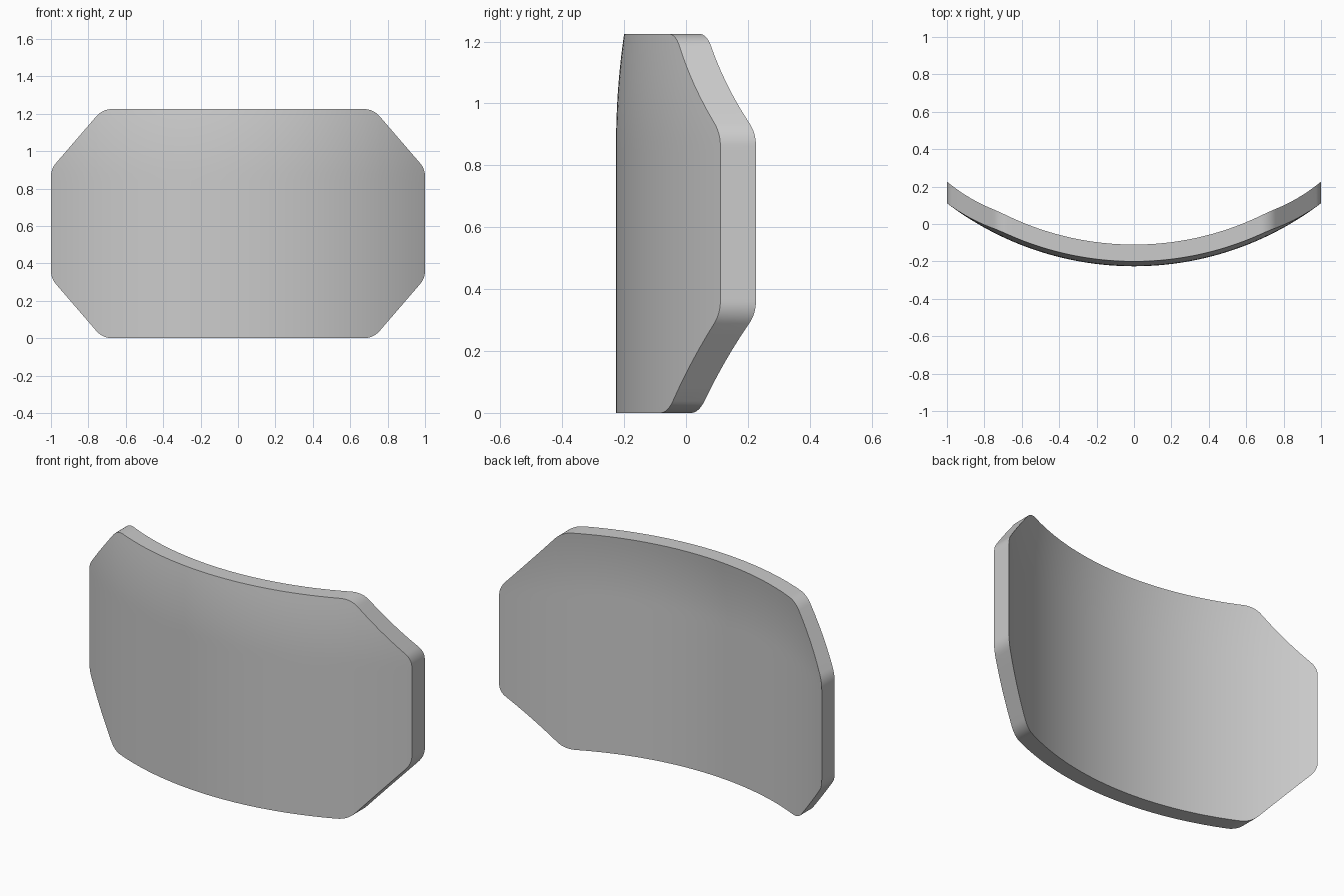
import bpy
import bmesh
import math
from mathutils import Vector

if "Cube" in bpy.data.objects:
    bpy.data.objects.remove(bpy.data.objects["Cube"], do_unlink=True)

HEIGHT = 1.225
MID = HEIGHT / 2
RADIUS = 1.652        # outer bend of the panel
THICK = 0.09          # measured along the surface normal
FRONT = -0.226
CUT_X, CUT_Z = 0.724, 0.32   # where the corner cuts begin
ROUND = 0.11
ROWS = 32


def rounded_corner(before, corner, after, steps=8):
    """Points of an arc that rounds one outline corner."""
    a = (before - corner).normalized()
    b = (after - corner).normalized()
    half = a.angle(b) / 2
    centre = corner + (a + b).normalized() * ROUND / math.sin(half)
    start = (corner + a * ROUND / math.tan(half) - centre).normalized()
    end = (corner + b * ROUND / math.tan(half) - centre).normalized()
    return [centre + start.slerp(end, i / steps) * ROUND for i in range(steps + 1)]


def surface_y(x, z, depth):
    """Depth of the bent sheet; its upper part leans gently back."""
    r = RADIUS - depth
    lean = 0.026 * (max(0, z - 0.87) / (HEIGHT - 0.87)) ** 2
    return FRONT + RADIUS - math.sqrt(r * r - x * x) + lean


# Upper half outline as (x, half height) columns, mirrored across x
top = Vector((CUT_X, MID))
side = Vector((1, MID - CUT_Z))
upper = rounded_corner(Vector((0, MID)), top, side)
lower = rounded_corner(top, side, Vector((1, 0)))
half = [Vector((upper[0].x * i / 24, MID)) for i in range(24)] + upper
half += [upper[-1].lerp(lower[0], i / 6) for i in range(1, 6)] + lower
columns = [(-p.x, p.y) for p in reversed(half[1:])] + [(p.x, p.y) for p in half]

bm = bmesh.new()


def sheet(depth):
    """Grid of faces that fills the outline at one depth."""
    grid = []
    for x, h in columns:
        zs = [MID + h * (2 * j / ROWS - 1) for j in range(ROWS + 1)]
        grid.append([bm.verts.new((x, surface_y(x, z, depth), z)) for z in zs])
    for a, b in zip(grid, grid[1:]):
        for j in range(ROWS):
            bm.faces.new((a[j], b[j], b[j + 1], a[j + 1]))
    return grid


def rim(grid):
    """Outline vertices of a sheet, in order."""
    return ([c[0] for c in grid] + grid[-1][1:]
            + [c[-1] for c in reversed(grid[:-1])] + grid[0][-2:0:-1])


# Front and back sheets joined by the edge band
front, back = rim(sheet(0)), rim(sheet(THICK))
for i in range(len(front)):
    k = (i + 1) % len(front)
    bm.faces.new((front[i], front[k], back[k], back[i]))
bmesh.ops.recalc_face_normals(bm, faces=bm.faces)

mesh = bpy.data.meshes.new("curved_panel")
bm.to_mesh(mesh)
bm.free()
panel = bpy.data.objects.new("curved_panel", mesh)
bpy.context.collection.objects.link(panel)

# Plain grey finish
colour = (0.6, 0.6, 0.6, 1)
grey = bpy.data.materials.new("light_grey")
grey.use_nodes = True
grey.diffuse_color = colour
grey.node_tree.nodes["Principled BSDF"].inputs["Base Color"].default_value = colour
mesh.materials.append(grey)

bpy.ops.object.select_all(action="DESELECT")
panel.select_set(True)
bpy.context.view_layer.objects.active = panel
bpy.ops.object.shade_smooth_by_angle(angle=math.radians(30))
